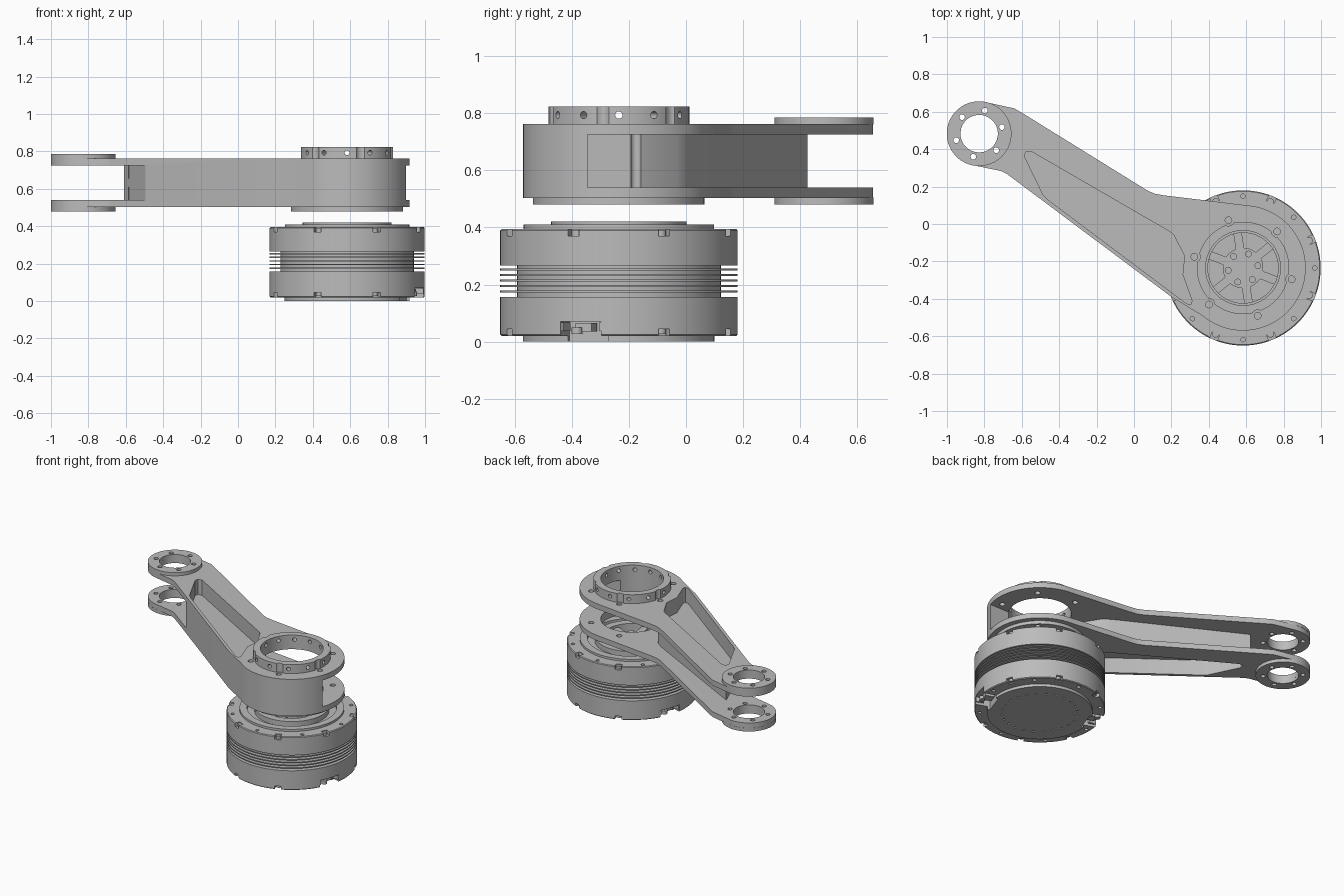
import bpy, bmesh, math
from mathutils import Matrix, Vector

cube = bpy.data.objects.get("Cube")
if cube:
    bpy.data.objects.remove(cube, do_unlink=True)

grey = bpy.data.materials.new("metal_grey")
grey.use_nodes = True
colour = (0.5, 0.5, 0.5, 1)
grey.diffuse_color = colour
grey.node_tree.nodes["Principled BSDF"].inputs["Base Color"].default_value = colour

JOINT = Vector((0.583, -0.235, 0))   # motor and joint axis
TIP = Vector((-0.828, 0.483, 0))     # far end axis


def make(name, bm):
    bmesh.ops.recalc_face_normals(bm, faces=bm.faces)
    mesh = bpy.data.meshes.new(name)
    bm.to_mesh(mesh)
    bm.free()
    mesh.materials.append(grey)
    ob = bpy.data.objects.new(name, mesh)
    bpy.context.collection.objects.link(ob)
    return ob


def prism(name, outline, z0, z1):
    bm = bmesh.new()
    face = bm.faces.new([bm.verts.new((x, y, z0)) for x, y in outline])
    ext = bmesh.ops.extrude_face_region(bm, geom=[face])["geom"]
    top = [v for v in ext if isinstance(v, bmesh.types.BMVert)]
    bmesh.ops.translate(bm, verts=top, vec=(0, 0, z1 - z0))
    return make(name, bm)


def lathe(name, profile, centre, closed=False, steps=96):
    bm = bmesh.new()
    vs = [bm.verts.new((r, 0, z)) for r, z in profile]
    pairs = list(zip(vs, vs[1:])) + ([(vs[-1], vs[0])] if closed else [])
    edges = [bm.edges.new(p) for p in pairs]
    bmesh.ops.spin(bm, geom=vs + edges, axis=(0, 0, 1), cent=(0, 0, 0),
                   angle=math.tau, steps=steps)
    bmesh.ops.remove_doubles(bm, verts=bm.verts, dist=1e-5)
    bmesh.ops.translate(bm, verts=bm.verts, vec=centre)
    return make(name, bm)


def tube(name, inner, outer, z0, z1, centre):
    return lathe(name, [(inner, z0), (outer, z0), (outer, z1), (inner, z1)], centre, True)


def pegs(name, centre, radius, size, z0, z1, angles, sides=16):
    """Ring of upright cylinders around an axis."""
    bm = bmesh.new()
    for a in angles:
        p = centre + polar(radius, a) + Vector((0, 0, (z0 + z1) / 2))
        bmesh.ops.create_cone(bm, cap_ends=True, segments=sides, radius1=size, radius2=size,
                              depth=z1 - z0, matrix=Matrix.Translation(p))
    return make(name, bm)


def blocks(name, centre, radius, size, z, angles):
    """Ring of boxes, each turned to face outward."""
    bm = bmesh.new()
    for a in angles:
        m = (Matrix.Translation(centre + polar(radius, a) + Vector((0, 0, z)))
             @ Matrix.Rotation(math.radians(a), 4, "Z") @ Matrix.Diagonal((*size, 1)))
        bmesh.ops.create_cube(bm, size=1, matrix=m)
    return make(name, bm)


def polar(r, deg):
    a = math.radians(deg)
    return Vector((r * math.cos(a), r * math.sin(a), 0))


def arc(c, r, a0, a1, n):
    pts = [c + polar(r, a0 + (a1 - a0) * i / n) for i in range(n + 1)]
    return [(p.x, p.y) for p in pts]


def cut(ob, *cutters):
    for c in cutters:
        mod = ob.modifiers.new("cut", "BOOLEAN")
        mod.operation, mod.solver, mod.object = "DIFFERENCE", "EXACT", c
        graph = bpy.context.evaluated_depsgraph_get()
        mesh = bpy.data.meshes.new_from_object(ob.evaluated_get(graph))
        ob.modifiers.clear()
        ob.data = mesh
        bpy.data.objects.remove(c, do_unlink=True)


def spaced(n, start=0):
    return [start + 360 * i / n for i in range(n)]


# Arm: one solid outline, opened between its two plates
outline = (arc(JOINT, 0.335, 230, 445, 60)
           + [(0.16, 0.153), (0.11, 0.162), (0.07, 0.18), (-0.6, 0.595), (-0.64, 0.618)]
           + arc(TIP, 0.172, 80, 262, 44)
           + [(-0.71, 0.283), (-0.68, 0.268), (0.2, -0.39)])
arm = prism("arm", outline, 0.503, 0.762)
gap = prism("gap", [(-0.46, 0.04), (-0.61, 0.425), (0.19, 0.005), (0.24, -0.03), (0.325, -0.165),
                    (0.335, -0.345), (1.2, -0.345), (1.2, 0.9), (-1.2, 0.9), (-1.2, 0.04)],
            0.54, 0.725)
cut(arm, gap)

# Weight-saving pockets above and below the web
pocket = [(-0.55, 0.388), (0.19, -0.04), (0.21, -0.055), (0.27, -0.17), (0.26, -0.27),
          (0.31, -0.41), (0.305, -0.43), (0.28, -0.425), (-0.46, 0.13), (-0.485, 0.155),
          (-0.585, 0.36), (-0.58, 0.385)]
for z0, z1 in ((0.655, 0.9), (0.4, 0.61)):
    cut(arm, prism("pocket", pocket, z0, z1))

# Bores and bolt holes of the arm
bolts = spaced(6, 107)
cut(arm, pegs("bore", JOINT, 0, 0.2, 0.3, 1, [0], 96),
    pegs("holes", JOINT, 0.267, 0.018, 0.3, 1, bolts),
    pegs("bore", TIP, 0, 0.1, 0.3, 1, [0], 64),
    pegs("holes", TIP, 0.127, 0.015, 0.3, 1, spaced(6, 76)))

# Raised bosses at the tip
for name, z0, z1 in (("upper_tip_boss", 0.76, 0.785), ("lower_tip_boss", 0.48, 0.505)):
    boss = tube(name, 0.1, 0.173, z0, z1, TIP)
    cut(boss, pegs("holes", TIP, 0.127, 0.015, 0.3, 1, spaced(6, 76)))

# Collar with radial holes on the joint, flange underneath
collar = tube("joint_collar", 0.2, 0.247, 0.76, 0.824, JOINT)
cut(collar, pegs("scallops", JOINT, 0.267, 0.031, 0.7, 0.9, bolts))
bm = bmesh.new()
for a in spaced(12):
    m = (Matrix.Translation(JOINT + polar(0.23, a) + Vector((0, 0, 0.793)))
         @ Matrix.Rotation(math.radians(a), 4, "Z") @ Matrix.Rotation(math.pi / 2, 4, "Y"))
    bmesh.ops.create_cone(bm, cap_ends=True, segments=14, radius1=0.013, radius2=0.013,
                          depth=0.12, matrix=m)
cut(collar, make("radial_holes", bm))
flange = tube("joint_flange", 0.2, 0.3, 0.48, 0.505, JOINT)
cut(flange, pegs("holes", JOINT, 0.267, 0.018, 0.3, 1, bolts))

# Motor housing with cooling fins in its waist
profile = [(0, 0), (0.335, 0), (0.335, 0.02), (0.41, 0.02), (0.415, 0.025), (0.415, 0.157),
           (0.357, 0.157)]
for i in range(5):
    z = 0.172 + 0.0195 * i
    profile += [(0.357, z), (0.415, z), (0.415, z + 0.007), (0.357, z + 0.007)]
profile += [(0.357, 0.266), (0.415, 0.266), (0.415, 0.39), (0.41, 0.395), (0.333, 0.395),
            (0.333, 0.41), (0.285, 0.41), (0.285, 0.385), (0.237, 0.385), (0.237, 0.42),
            (0.188, 0.42), (0.188, 0.365), (0.108, 0.365), (0.108, 0.405), (0, 0.405)]
motor = lathe("motor_housing", profile, JOINT)
rim = spaced(8, 22.5)
cut(motor,
    blocks("top_notches", JOINT, 0.405, (0.05, 0.042, 0.05), 0.395, rim),
    blocks("bottom_notches", JOINT, 0.405, (0.05, 0.042, 0.05), 0.02, rim),
    pegs("rim_holes", JOINT, 0.383, 0.012, 0.37, 0.5, spaced(8)),
    pegs("base_holes", JOINT, 0.383, 0.012, -0.1, 0.05, spaced(8)),
    pegs("base_dimples", JOINT, 0.24, 0.008, -0.1, 0.008, spaced(24)),
    blocks("sockets", JOINT, 0.385, (0.15, 0.15, 0.14), 0, [-19, 161]))

# Screws, hub spokes and connector plugs
pegs("upper_rim_screws", JOINT, 0.383, 0.019, 0.36, 0.389, rim)
pegs("lower_rim_screws", JOINT, 0.383, 0.019, 0.027, 0.05, rim)
pegs("hub_screws", JOINT, 0.08, 0.018, 0.4, 0.415, spaced(6, 9), 12)
blocks("hub_spokes", JOINT, 0.148, (0.09, 0.045, 0.045), 0.38, spaced(6, 39))
blocks("connector_plugs", JOINT, 0.35, (0.06, 0.06, 0.03), 0.05, [-19, 161])
for side in (-31, -7):
    blocks("connector_lug", JOINT, 0.388, (0.05, 0.04, 0.03), 0.052, [side, side + 180])

# Smooth round walls, crisp edges
for ob in bpy.context.collection.objects:
    if ob.type == "MESH" and ob.data.materials and ob.data.materials[0] == grey:
        bpy.ops.object.select_all(action="DESELECT")
        ob.select_set(True)
        bpy.context.view_layer.objects.active = ob
        bpy.ops.object.shade_smooth_by_angle(angle=math.radians(30))
